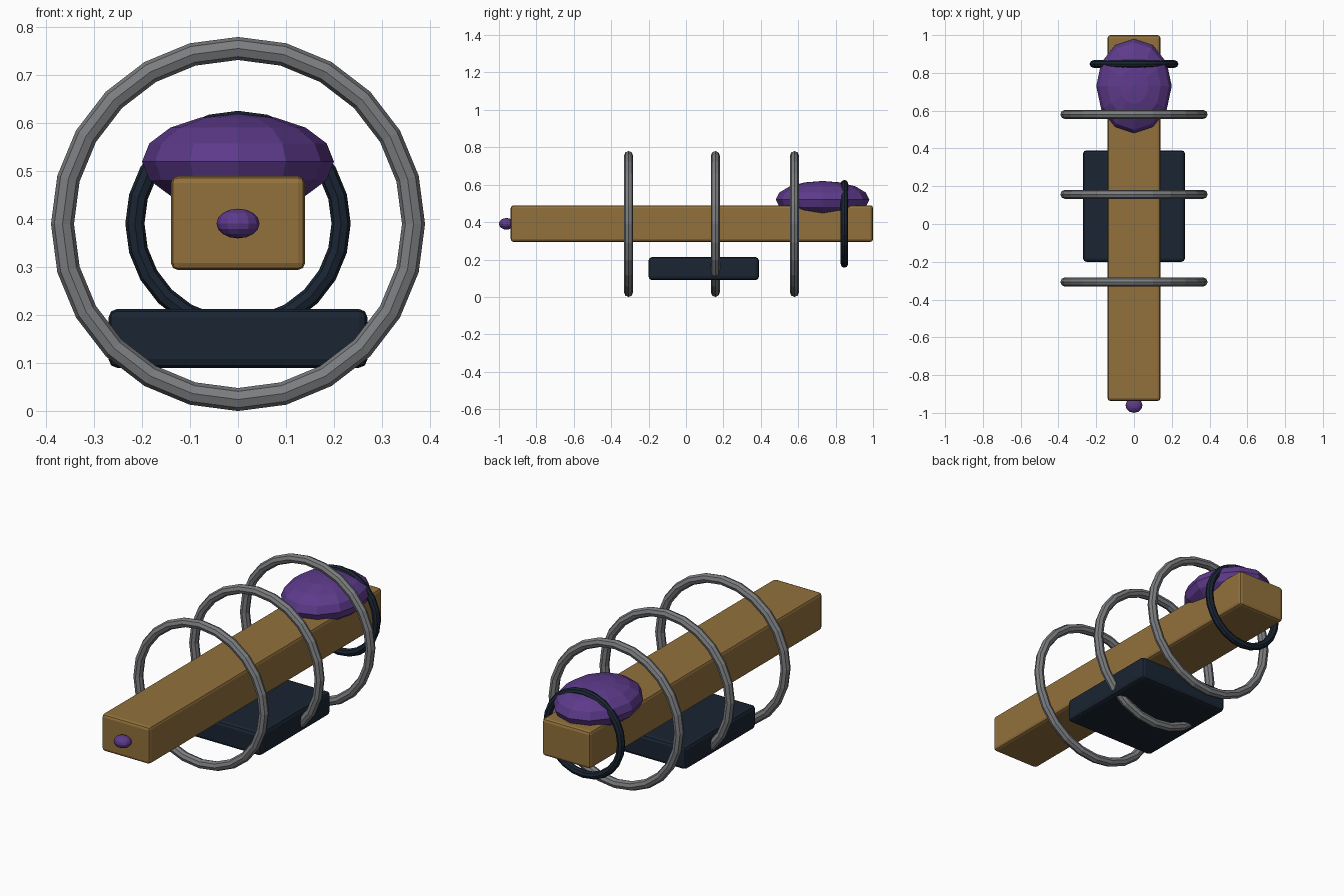
import bpy, bmesh, math
from mathutils import Matrix, Vector

if "Cube" in bpy.data.objects:
    bpy.data.objects.remove(bpy.data.objects["Cube"])


def material(name, rgb):
    m = bpy.data.materials.new(name)
    m.diffuse_color = (*rgb, 1)
    m.use_nodes = True
    m.node_tree.nodes["Principled BSDF"].inputs["Base Color"].default_value = m.diffuse_color
    return m


BROWN = material("brown", (0.29, 0.165, 0.045))
NAVY = material("navy", (0.01, 0.018, 0.032))
PURPLE = material("purple", (0.11, 0.043, 0.26))
GREY = material("grey", (0.2, 0.205, 0.215))


def finish(name, bm, mat):
    bmesh.ops.recalc_face_normals(bm, faces=bm.faces)
    mesh = bpy.data.meshes.new(name)
    bm.to_mesh(mesh)
    bm.free()
    mesh.materials.append(mat)
    ob = bpy.data.objects.new(name, mesh)
    bpy.context.collection.objects.link(ob)
    return ob


def box(name, lo, hi, mat, bevel):
    lo, hi = Vector(lo), Vector(hi)
    bm = bmesh.new()
    bmesh.ops.create_cube(bm, size=1, matrix=Matrix.LocRotScale((lo + hi) / 2, None, hi - lo))
    bmesh.ops.bevel(bm, geom=bm.edges[:], offset=bevel, segments=2, profile=0.5, affect='EDGES')
    return finish(name, bm, mat)


def ellipsoid(name, centre, radii, mat):
    bm = bmesh.new()
    bmesh.ops.create_uvsphere(bm, u_segments=12, v_segments=8, radius=1,
                              matrix=Matrix.LocRotScale(Vector(centre), None, Vector(radii)))
    return finish(name, bm, mat)


def ring(name, y, z, major, minor, mat, n=24, k=8):
    # torus around the y axis
    bm = bmesh.new()
    loops = []
    for i in range(n):
        a = math.tau * i / n
        loop = []
        for j in range(k):
            b = math.tau * j / k
            r = major + minor * math.cos(b)
            loop.append(bm.verts.new((r * math.cos(a), y + minor * math.sin(b), z + r * math.sin(a))))
        loops.append(loop)
    for i in range(n):
        p, q = loops[i], loops[(i + 1) % n]
        for j in range(k):
            m = (j + 1) % k
            bm.faces.new((p[j], q[j], q[m], p[m]))
    return finish(name, bm, mat)


# Long central beam and the flat slab slung below it
box("main_beam", (-0.14, -0.937, 0.294), (0.14, 1.0, 0.49), BROWN, 0.015)
box("lower_slab", (-0.27, -0.2, 0.09), (0.27, 0.39, 0.213), NAVY, 0.018)

# Canopy on top at the rear, small tip at the front
ellipsoid("canopy", (0, 0.73, 0.52), (0.2, 0.25, 0.1), PURPLE)
ellipsoid("front_tip", (0, -0.96, 0.391), (0.045, 0.04, 0.031), PURPLE)

# Three large hoops and one small rear hoop
for i, y in enumerate((-0.307, 0.157, 0.58)):
    ring(f"large_hoop_{i + 1}", y, 0.39, 0.366, 0.024, GREY)
ring("rear_hoop", 0.847, 0.391, 0.215, 0.02, NAVY)
